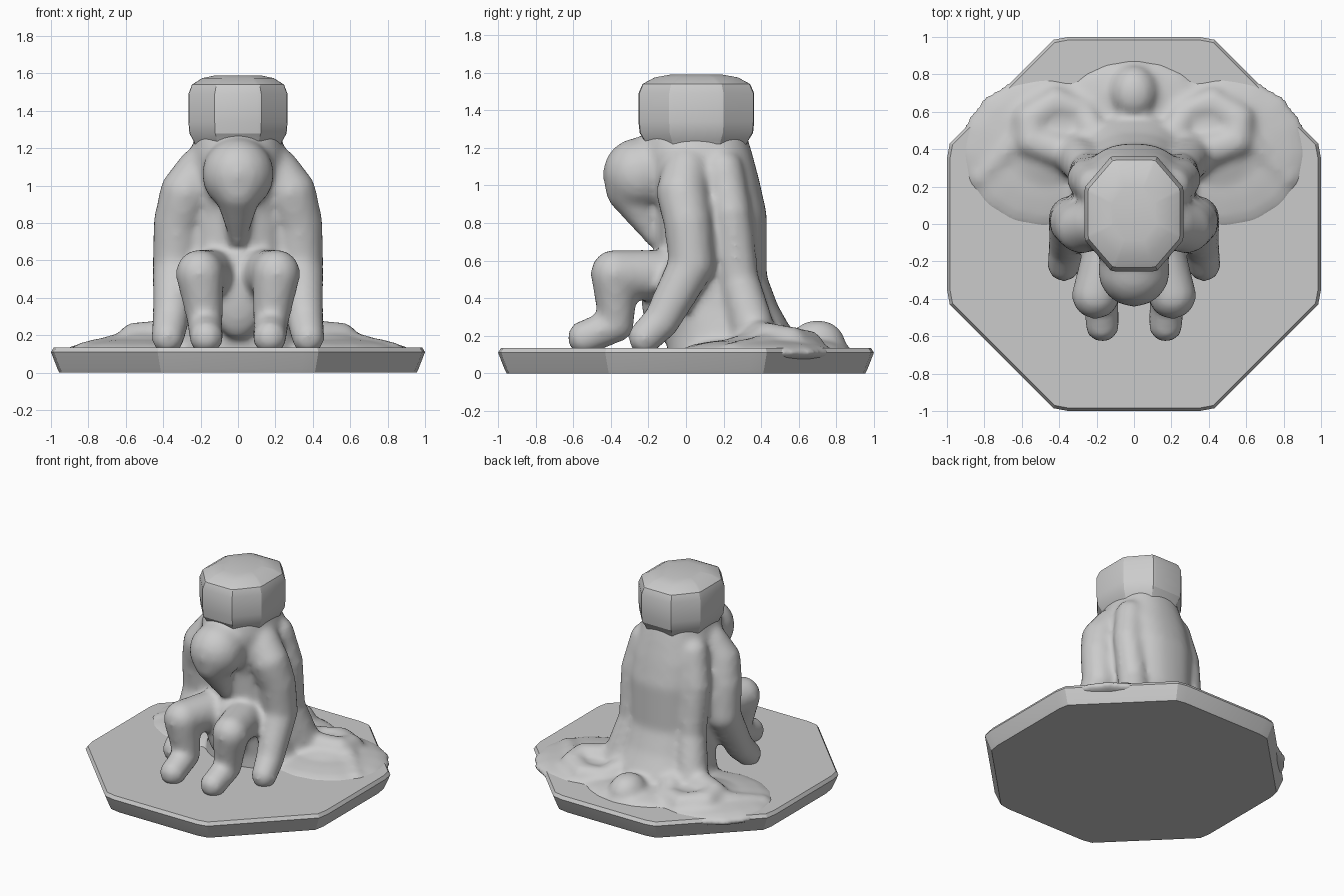
import bpy, bmesh, math
from mathutils import Vector, Matrix

if "Cube" in bpy.data.objects:
    bpy.data.objects.remove(bpy.data.objects["Cube"])


def loft(bm, rings):
    """Skin a stack of closed point rings and cap both ends."""
    vs = [[bm.verts.new(p) for p in r] for r in rings]
    n = len(vs[0])
    for a, b in zip(vs, vs[1:]):
        for i in range(n):
            j = (i + 1) % n
            bm.faces.new((a[i], a[j], b[j], b[i]))
    bm.faces.new(vs[0][::-1])
    bm.faces.new(vs[-1])


def octagon(cx, cy, rx, ry, z, cut):
    """Octagon with slightly chamfered corners; cut = half length of a flat side."""
    a, b, c = cut - 0.06, cut + 0.02, 0.985
    q = [(1, a), (c, b), (b, c), (a, 1)]
    pts = q + [(-x, y) for x, y in q[::-1]]
    pts += [(-x, -y) for x, y in pts]
    return [(cx + x * rx, cy + y * ry, z) for x, y in pts]


def oval(rx, yf, yb, z, e=2.4, n=32):
    """Superelliptical cross-section from front yf to back yb."""
    out = []
    for i in range(n):
        t = 2 * math.pi * i / n
        c, s = math.cos(t), math.sin(t)
        out.append((rx * math.copysign(abs(c) ** (2 / e), c),
                    (yf + yb) / 2 + (yb - yf) / 2 * math.copysign(abs(s) ** (2 / e), s), z))
    return out


def blob(bm, c, r):
    bmesh.ops.create_uvsphere(bm, u_segments=16, v_segments=10, radius=1,
                              matrix=Matrix.Translation(c) @ Matrix.Diagonal((*r, 1)))


def limb(bm, pts, sides=(1,), steps=6):
    """Chain of balls (x, y, z, radius), optionally mirrored in x."""
    for s in sides:
        for p, q in zip(pts, pts[1:]):
            for k in range(steps + 1):
                v = Vector(p).lerp(Vector(q), k / steps)
                blob(bm, (v[0] * s, v[1], v[2]), (v[3],) * 3)


def finish(bm, name):
    bmesh.ops.recalc_face_normals(bm, faces=bm.faces)
    me = bpy.data.meshes.new(name)
    bm.to_mesh(me)
    bm.free()
    ob = bpy.data.objects.new(name, me)
    bpy.context.collection.objects.link(ob)
    return ob


def shade(ob, deg):
    bpy.ops.object.select_all(action='DESELECT')
    ob.select_set(True)
    bpy.context.view_layer.objects.active = ob
    bpy.ops.object.shade_smooth_by_angle(angle=math.radians(deg))


# Octagonal base slab
bm = bmesh.new()
loft(bm, [octagon(0, 0, r, r, z, 0.41)
          for r, z in ((0.955, 0), (0.965, 0.02), (1, 0.11), (0.985, 0.135))])
base = finish(bm, "base_slab")

# Block-shaped head
bm = bmesh.new()
loft(bm, [octagon(0, 0.055, 0.265 * k, 0.308 * k, z, 0.45)
          for k, z in ((0.84, 1.2), (0.9, 1.24), (0.98, 1.28), (1, 1.34),
                       (1, 1.49), (0.93, 1.54), (0.72, 1.575), (0.45, 1.59))])
head = finish(bm, "block_head")

# Seated body: torso and robe
BOTH = (1, -1)
bm = bmesh.new()
loft(bm, [oval(*s) for s in (
    (0.36, -0.1, 0.60, 0.05), (0.32, -0.1, 0.57, 0.22), (0.29, -0.13, 0.49, 0.36),
    (0.28, -0.14, 0.43, 0.52), (0.29, -0.15, 0.43, 0.85), (0.29, -0.2, 0.39, 1.03),
    (0.255, -0.24, 0.35, 1.18), (0.225, -0.22, 0.32, 1.28))])
# Chest tapering down to a point
limb(bm, [(0, -0.14, 1.1, 0.18), (0, -0.25, 1.06, 0.195), (0, -0.3, 0.98, 0.13),
          (0, -0.17, 0.72, 0.05)])
# Arms: shoulder, elbow, wrist, hand
limb(bm, [(0.2, 0.0, 1.08, 0.13), (0.28, -0.02, 0.96, 0.14), (0.325, 0.01, 0.8, 0.13),
          (0.335, 0.03, 0.58, 0.125), (0.36, -0.13, 0.28, 0.1), (0.375, -0.22, 0.19, 0.09)], BOTH)
# Back edge of the robe behind the arms
limb(bm, [(0.2, 0.2, 1.08, 0.11), (0.25, 0.24, 0.85, 0.11), (0.24, 0.28, 0.5, 0.11),
          (0.3, 0.36, 0.22, 0.12)], BOTH)
# Legs: thigh, knee, shin, foot
limb(bm, [(0.12, -0.08, 0.52, 0.14), (0.205, -0.38, 0.53, 0.13), (0.19, -0.375, 0.4, 0.112),
          (0.175, -0.37, 0.26, 0.095), (0.17, -0.54, 0.19, 0.093)], BOTH)
# Lap and the area between the legs
blob(bm, (0, -0.14, 0.42), (0.16, 0.1, 0.24))
# Spread cloth: low mounds, looping folds and a rear lump
for s in BOTH:
    blob(bm, (0.48 * s, 0.38, 0.11), (0.46, 0.42, 0.075))
    blob(bm, (0.46 * s, 0.45, 0.12), (0.27, 0.3, 0.1))
limb(bm, [(0.2, 0.45, 0.19, 0.09), (0.27, 0.6, 0.14, 0.08), (0.42, 0.65, 0.145, 0.085),
          (0.56, 0.56, 0.16, 0.09), (0.55, 0.44, 0.18, 0.09), (0.36, 0.38, 0.19, 0.1)], BOTH)
limb(bm, [(0.56, 0.5, 0.15, 0.08), (0.82, 0.25, 0.11, 0.06)], BOTH)
blob(bm, (0, 0.7, 0.16), (0.13, 0.15, 0.125))
blob(bm, (0, 0.62, 0.11), (0.4, 0.27, 0.08))
body = finish(bm, "seated_body")

# Fuse and soften the body
rm = body.modifiers.new("fuse", 'REMESH')
rm.mode = 'VOXEL'
rm.voxel_size = 0.022
sm = body.modifiers.new("soften", 'SMOOTH')
sm.factor = 0.5
sm.iterations = 8
dg = bpy.context.evaluated_depsgraph_get()
fused = bpy.data.meshes.new_from_object(body.evaluated_get(dg))
body.modifiers.clear()
body.data = fused

for ob, deg in ((base, 20), (head, 25), (body, 60)):
    shade(ob, deg)
